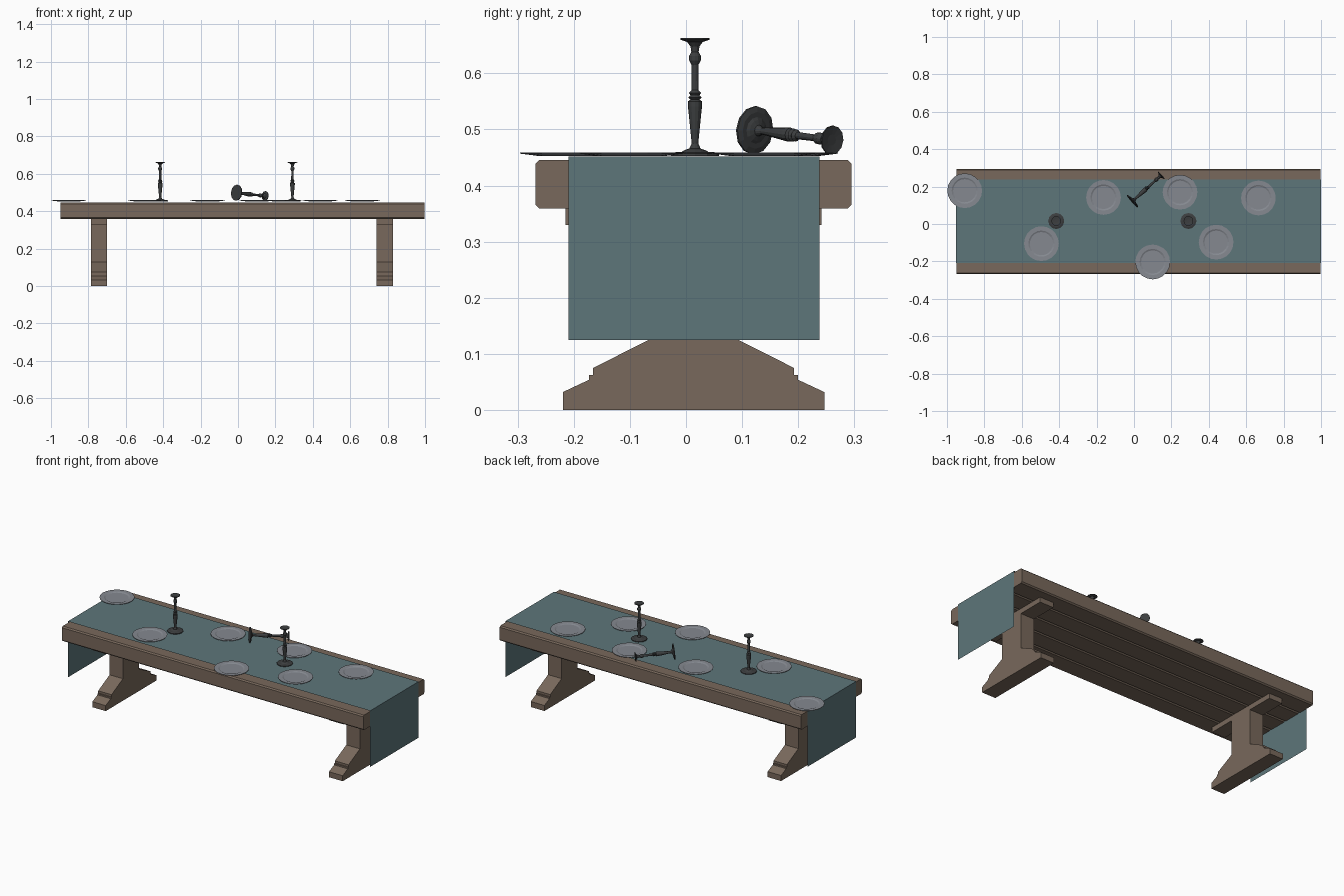
import bpy, bmesh, math
from mathutils import Vector

if "Cube" in bpy.data.objects:
    bpy.data.objects.remove(bpy.data.objects["Cube"])

CY = 0.0135  # centre line of the table


def material(name, rgb):
    m = bpy.data.materials.new(name)
    m.diffuse_color = (*rgb, 1)
    m.use_nodes = True
    m.node_tree.nodes["Principled BSDF"].inputs["Base Color"].default_value = m.diffuse_color
    return m


WOOD = material("wood", (0.19, 0.14, 0.106))
CLOTH = material("cloth", (0.11, 0.18, 0.195))
PEWTER = material("pewter", (0.235, 0.25, 0.28))
IRON = material("iron", (0.045, 0.048, 0.05))


def finish(name, bm, mat):
    bmesh.ops.recalc_face_normals(bm, faces=bm.faces)
    me = bpy.data.meshes.new(name)
    bm.to_mesh(me)
    bm.free()
    me.materials.append(mat)
    ob = bpy.data.objects.new(name, me)
    bpy.context.collection.objects.link(ob)
    return ob


def extrude_x(name, outline, x0, x1, mat):
    """Solid from a closed (y, z) outline, extruded along x."""
    bm = bmesh.new()
    face = bm.faces.new([bm.verts.new((x0, y, z)) for y, z in outline])
    new = bmesh.ops.extrude_face_region(bm, geom=[face])["geom"]
    verts = [v for v in new if isinstance(v, bmesh.types.BMVert)]
    bmesh.ops.translate(bm, verts=verts, vec=(x1 - x0, 0, 0))
    return finish(name, bm, mat)


def lathe(name, profile, sides, mat):
    """Turned solid from an (r, z) profile, capped at both ends."""
    bm = bmesh.new()
    rings = [[bm.verts.new((r * math.cos(2 * math.pi * i / sides),
                            r * math.sin(2 * math.pi * i / sides), z))
              for i in range(sides)] for r, z in profile]
    for a, b in zip(rings, rings[1:]):
        for i in range(sides):
            j = (i + 1) % sides
            bm.faces.new((a[i], a[j], b[j], b[i]))
    bm.faces.new(rings[0])
    bm.faces.new(rings[-1])
    return finish(name, bm, mat)


# Table top: long planks with chamfered edges
COUNT, W, C = 5, 0.1126, 0.007
Z0, Z1 = 0.359, 0.446
for k in range(COUNT):
    a = CY + (k - COUNT / 2) * W
    b = a + W
    extrude_x(f"top_plank_{k + 1}",
              [(a + C, Z0), (b - C, Z0), (b, Z0 + C), (b, Z1 - C),
               (b - C, Z1), (a + C, Z1), (a, Z1 - C), (a, Z0 + C)],
              -0.948, 0.996, WOOD)

# Trestle legs: stepped foot, column and cross bar in one profile
half = [(0.233, 0), (0.233, 0.032), (0.186, 0.054), (0.186, 0.062),
        (0.179, 0.062), (0.179, 0.075), (0.074, 0.128), (0.074, 0.33),
        (0.228, 0.33), (0.228, Z0)]
outline = [(CY + y, z) for y, z in half] + [(CY - y, z) for y, z in reversed(half)]
for side, x0, x1 in (("left", -0.786, -0.70), ("right", 0.741, 0.829)):
    extrude_x(f"{side}_trestle_leg", outline, x0, x1, WOOD)

# Table runner hanging over both ends
bm = bmesh.new()
path = [(-0.952, 0.125), (-0.952, 0.452), (0.999, 0.452), (0.999, 0.125)]
rows = [[bm.verts.new((x, y, z)) for y in (-0.209, 0.238)] for x, z in path]
for p, q in zip(rows, rows[1:]):
    bm.faces.new((p[0], q[0], q[1], p[1]))
finish("table_runner", bm, CLOTH)

# Plates with raised rims
plate = [(0.062, 0.0), (0.093, 0.004), (0.093, 0.006), (0.07, 0.0055), (0.062, 0.002)]
spots = [(-0.905, 0.178), (-0.163, 0.142), (0.246, 0.17), (0.665, 0.139),
         (-0.495, -0.105), (0.1, -0.204 + 0.001), (0.439, -0.097)]
for k, (x, y) in enumerate(spots):
    lathe(f"plate_{k + 1}", plate, 20, PEWTER).location = (x, y, 0.453)

# Candlesticks: two standing, one knocked over
stick = [(0.043, 0), (0.043, 0.004), (0.033, 0.007), (0.024, 0.007), (0.019, 0.01),
         (0.010, 0.013), (0.006, 0.022), (0.007, 0.034), (0.0125, 0.088),
         (0.0125, 0.097), (0.008, 0.1), (0.012, 0.104), (0.008, 0.108),
         (0.011, 0.112), (0.0065, 0.117), (0.006, 0.162), (0.0105, 0.17),
         (0.0105, 0.178), (0.0065, 0.185), (0.008, 0.195), (0.014, 0.203),
         (0.026, 0.207), (0.026, 0.21), (0.01, 0.208)]
for side, x in (("left", -0.416), ("right", 0.291)):
    lathe(f"{side}_candlestick", stick, 12, IRON).location = (x, 0.016, 0.453)
fallen = lathe("fallen_candlestick", stick, 12, IRON)
fallen.rotation_mode = 'QUATERNION'
fallen.rotation_quaternion = Vector((0.155, 0.14, -0.018)).to_track_quat('Z', 'Y')
fallen.location = (-0.009, 0.121, 0.499)
